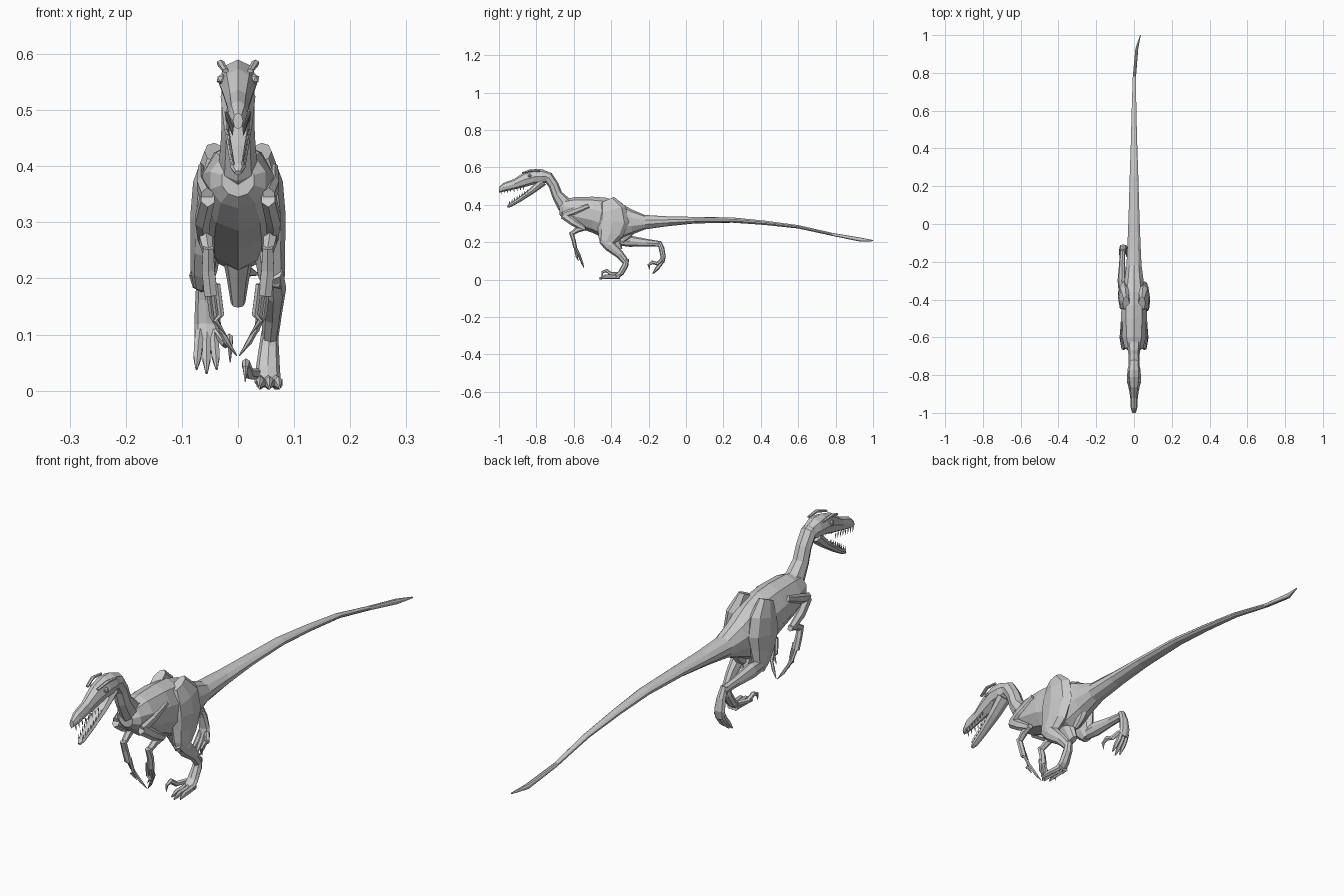
import bpy, bmesh, math
from mathutils import Vector


def tube(name, pts, n=8, upright=False):
    """Loft rings along a path of (x, y, z, half width, half depth)."""
    bm = bmesh.new()
    P = [Vector(p[:3]) for p in pts]
    rings = []
    for i, p in enumerate(pts):
        t = (P[min(i + 1, len(P) - 1)] - P[max(i - 1, 0)]).normalized()
        if upright:
            t = Vector((0, 1, 0))
        side = (Vector((1, 0, 0)) - t * t.x).normalized()
        up = t.cross(side)
        rings.append([bm.verts.new(P[i] + side * p[3] * math.cos(a) + up * p[4] * math.sin(a))
                      for a in (math.pi / 2 + k * math.tau / n for k in range(n))])
    for r, s in zip(rings, rings[1:]):
        for k in range(n):
            bm.faces.new((r[k], r[(k + 1) % n], s[(k + 1) % n], s[k]))
    bm.faces.new(rings[0])
    bm.faces.new(rings[-1])
    bmesh.ops.recalc_face_normals(bm, faces=bm.faces)
    me = bpy.data.meshes.new(name)
    bm.to_mesh(me)
    bm.free()
    ob = bpy.data.objects.new(name, me)
    bpy.context.collection.objects.link(ob)
    return ob


def profile(name, rows, n):
    """Upright loft from (y, top, bottom, half width, x) rows."""
    return tube(name, [(x, y, (t + b) / 2, w, (t - b) / 2) for y, t, b, w, x in rows], n, True)


# Torso and long tail with a twisted, sideways tip
profile("body_and_tail", [
    (-.675, .405, .345, .030, 0), (-.655, .425, .325, .052, 0), (-.60, .440, .285, .066, 0),
    (-.50, .443, .250, .072, 0), (-.43, .438, .215, .070, 0), (-.36, .415, .208, .064, 0),
    (-.29, .375, .240, .052, 0), (-.22, .345, .268, .042, 0), (-.10, .338, .285, .036, 0),
    (.05, .335, .300, .030, 0), (.25, .332, .304, .024, 0), (.42, .315, .292, .018, 0),
    (.60, .291, .273, .013, 0), (.78, .250, .234, .009, .002), (.93, .225, .203, .008, .015),
    (1.0, .211, .205, .002, .034)], 10)

# Pelvis bones under the belly
tube("pubis", [(0, -.40, .26, .032, .05), (0, -.38, .20, .02, .03), (0, -.36, .157, .013, .022)])
tube("ischium", [(0, -.27, .30, .03, .03), (0, -.32, .235, .015, .025), (0, -.345, .205, .01, .012)])

# Neck
tube("neck", [(0, -.60, .375, .042, .055), (0, -.655, .405, .034, .042), (0, -.69, .455, .030, .029),
              (0, -.708, .505, .029, .027), (0, -.735, .545, .029, .030), (0, -.78, .555, .030, .032)])

# Skull and open lower jaw
profile("skull", [
    (-.735, .575, .525, .026, 0), (-.77, .590, .510, .034, 0), (-.81, .590, .510, .035, 0),
    (-.865, .574, .494, .028, 0), (-.92, .537, .482, .020, 0), (-.975, .517, .470, .017, 0),
    (-1.0, .495, .466, .009, 0)], 8)
tube("lower_jaw", [(0, -.765, .525, .031, .024), (0, -.82, .477, .026, .017), (0, -.89, .427, .018, .012),
                   (0, -.94, .397, .013, .010), (0, -.955, .388, .006, .005)])

for s in (-1, 1):
    # Brow ridges and eyes
    tube("brow", [(s * .022, -.875, .570, .006, .004), (s * .031, -.83, .584, .007, .006),
                  (s * .031, -.78, .580, .005, .005)], 6)
    bpy.ops.mesh.primitive_ico_sphere_add(subdivisions=1, radius=.010, location=(s * .029, -.835, .555))
    bpy.context.object.name = "eye"
    # Teeth
    for i in range(8):
        f = i / 7
        y, z, x = -.87 - .12 * f, .497 - .025 * f, s * (.021 - .011 * f)
        tube("upper_tooth", [(x, y, z, .003, .004), (x, y + .003, z - .017, .0006, .0006)], 4)
        y, z, x = -.85 - .095 * f, .465 - .063 * f, s * (.019 - .010 * f)
        tube("lower_tooth", [(x, y, z, .003, .004), (x, y + .002, z + .018, .0006, .0006)], 4)

    # Arms: shoulder, elbow, wrist
    tube("shoulder_blade", [(s * .055, -.655, .345, .012, .018), (s * .066, -.60, .365, .008, .018),
                            (s * .066, -.52, .395, .006, .012)], 6)
    tube("upper_arm", [(s * .054, -.655, .345, .014, .022), (s * .063, -.60, .305, .015, .020),
                       (s * .062, -.545, .272, .011, .014)], 6)
    tube("forearm", [(s * .062, -.538, .275, .011, .012), (s * .057, -.58, .267, .013, .016),
                     (s * .053, -.612, .245, .010, .011)], 6)
    tube("hand", [(s * .053, -.615, .255, .011, .012), (s * .053, -.602, .215, .013, .011),
                  (s * .048, -.592, .170, .014, .010)], 6)
    # Fingers with curved claws
    for tipx, tipy, tipz, off in ((.002, -.545, .062, .006), (.016, -.555, .085, -.002), (.022, -.575, .10, -.010)):
        tube("finger", [(s * (.047 + off), -.598, .19, .006, .006),
                        (s * (.040 + off), (tipy - .598) / 2, .135, .006, .006),
                        (s * (tipx + .018), tipy - .010, tipz + .025, .0055, .006),
                        (s * tipx, tipy, tipz, .001, .001)], 6)


def leg(side, thigh, shin, foot, toe, spread, sickle):
    """Thigh, shin, foot, three toes and a raised hooked claw from (y, z, half width, half depth)."""
    for part, rows in (("thigh", thigh), ("shin", shin), ("foot", foot)):
        tube(side + "_" + part, rows)
    for dx in (-spread, 0, spread):
        k = 1 if dx == 0 else .9
        y0, z0 = toe[0][1:3]
        tube(side + "_toe", [(x + dx * (.7 + .3 * i / 3), y0 + (y - y0) * k, z0 + (z - z0) * k, a, b)
                             for i, (x, y, z, a, b) in enumerate(toe)], 6)
    tube(side + "_hooked_claw", sickle, 6)


# Standing right leg
leg("right",
    [(.042, -.42, .425, .018, .040), (.048, -.395, .37, .032, .075), (.053, -.39, .31, .032, .085),
     (.056, -.405, .25, .028, .070), (.060, -.425, .205, .024, .045), (.062, -.435, .178, .016, .022)],
    [(.062, -.450, .215, .018, .022), (.063, -.410, .183, .023, .032), (.061, -.355, .135, .017, .022),
     (.057, -.322, .095, .015, .018)],
    [(.057, -.318, .11, .014, .014), (.055, -.325, .075, .018, .017), (.053, -.348, .035, .022, .016),
     (.053, -.375, .014, .024, .012)],
    [(.053, -.355, .016, .009, .014), (.055, -.40, .014, .009, .012), (.056, -.435, .014, .008, .012),
     (.056, -.464, .005, .002, .004)],
    .018,
    [(.035, -.36, .03, .008, .010), (.020, -.40, .030, .009, .010), (.014, -.425, .048, .008, .010),
     (.013, -.446, .040, .005, .007), (.013, -.450, .016, .001, .001)])

# Left leg kicked back
leg("left",
    [(-.042, -.42, .425, .018, .040), (-.048, -.395, .37, .032, .075), (-.053, -.385, .31, .032, .085),
     (-.057, -.375, .255, .028, .065), (-.061, -.36, .215, .024, .042), (-.063, -.35, .185, .016, .022)],
    [(-.063, -.365, .205, .018, .022), (-.065, -.30, .205, .022, .030), (-.063, -.21, .197, .016, .020),
     (-.060, -.135, .190, .014, .015)],
    [(-.060, -.145, .203, .014, .012), (-.058, -.130, .165, .018, .015), (-.056, -.122, .12, .022, .014),
     (-.055, -.128, .09, .022, .012)],
    [(-.055, -.125, .105, .009, .012), (-.056, -.138, .08, .009, .011), (-.056, -.158, .055, .008, .010),
     (-.056, -.178, .031, .002, .003)],
    .018,
    [(-.037, -.13, .105, .008, .010), (-.022, -.155, .085, .009, .010), (-.016, -.180, .092, .008, .010),
     (-.014, -.200, .078, .005, .007), (-.014, -.195, .050, .001, .001)])
